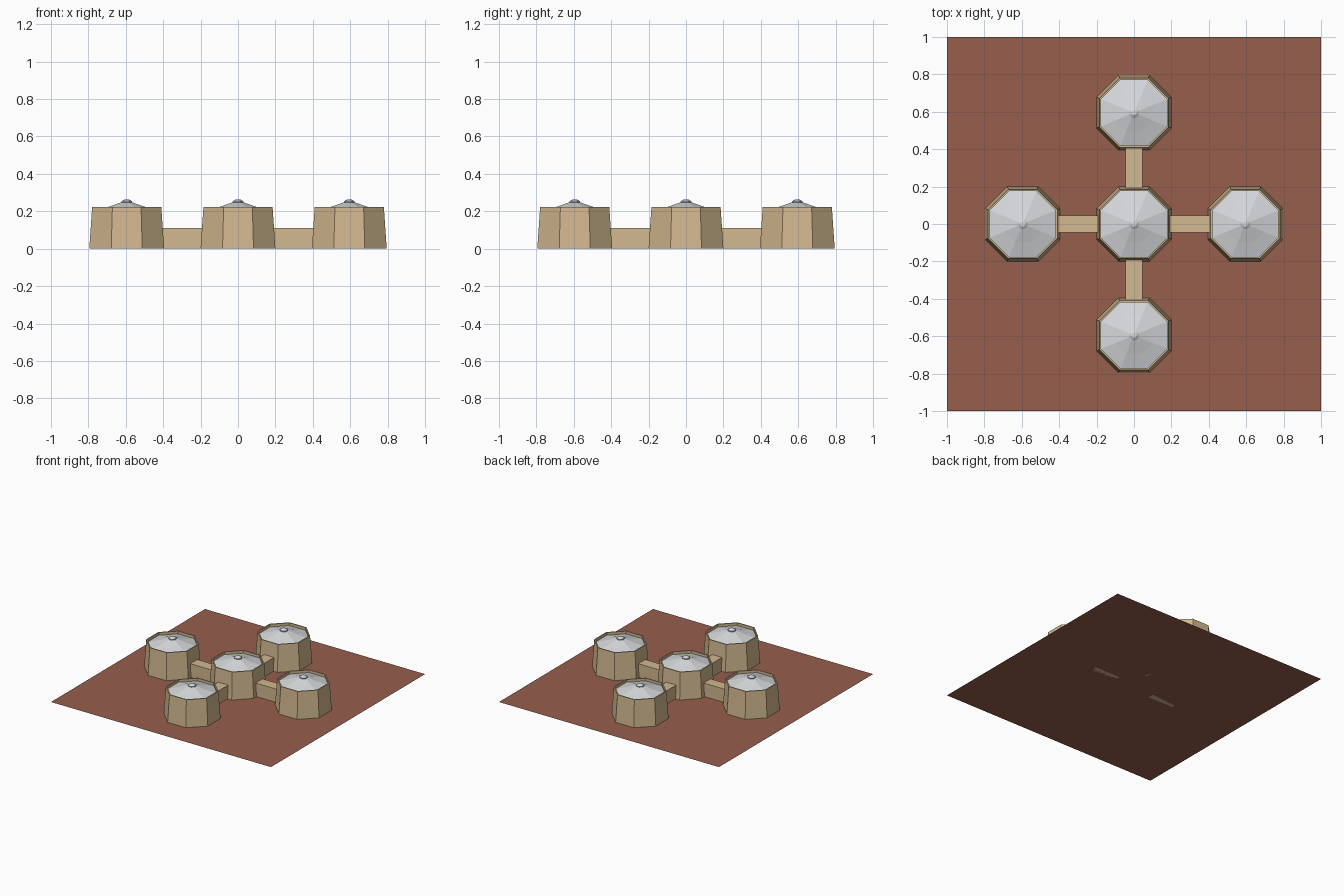
import bpy, bmesh, math

cube = bpy.data.objects.get("Cube")
if cube:
    bpy.data.objects.remove(cube, do_unlink=True)


def material(name, srgb):
    """Flat material from 8-bit sRGB values."""
    lin = [((c / 255 + 0.055) / 1.055) ** 2.4 for c in srgb]
    mat = bpy.data.materials.new(name)
    mat.use_nodes = True
    mat.diffuse_color = (*lin, 1)
    mat.node_tree.nodes["Principled BSDF"].inputs["Base Color"].default_value = (*lin, 1)
    return mat


SOIL = material("red soil", (150, 95, 77))
SAND = material("sand wall", (210, 184, 144))
ROOF = material("pale roof", (214, 216, 219))
METAL = material("grey cap", (158, 168, 176))


def add_object(name, bm, mat, location=(0, 0, 0)):
    bmesh.ops.recalc_face_normals(bm, faces=bm.faces)
    mesh = bpy.data.meshes.new(name)
    bm.to_mesh(mesh)
    bm.free()
    mesh.materials.append(mat)
    obj = bpy.data.objects.new(name, mesh)
    obj.location = location
    bpy.context.collection.objects.link(obj)
    return obj


def octagon_loft(name, profile, mat, location, close_top=False):
    """Stack octagons given as (distance to flat side, height)."""
    bm = bmesh.new()
    rings = []
    for apothem, z in profile:
        r = apothem / math.cos(math.pi / 8)
        angles = [math.pi / 8 + i * math.pi / 4 for i in range(8)]
        rings.append([bm.verts.new((r * math.cos(a), r * math.sin(a), z)) for a in angles])
    for low, high in zip(rings, rings[1:]):
        for i in range(8):
            j = (i + 1) % 8
            bm.faces.new((low[i], low[j], high[j], high[i]))
    if close_top:
        bm.faces.new(rings[-1])
    return add_object(name, bm, mat, location)


def box(name, size, mat, location):
    bm = bmesh.new()
    bmesh.ops.create_cube(bm, size=1)
    bmesh.ops.scale(bm, vec=size, verts=bm.verts)
    return add_object(name, bm, mat, location)


# Flat ground sheet
bm = bmesh.new()
bmesh.ops.create_grid(bm, x_segments=1, y_segments=1, size=1)
add_object("ground", bm, SOIL)

# Five tapered huts, each with a parapet, sunken roof and small cap
SPACING = 0.595
huts = {"centre": (0, 0), "left": (1, 0), "right": (-1, 0), "back": (0, 1), "front": (0, -1)}
for side, (dx, dy) in huts.items():
    spot = (dx * SPACING, dy * SPACING, 0)
    octagon_loft(side + "_hut_wall", [(0.2, 0), (0.185, 0.222), (0.176, 0.222), (0.176, 0.19)], SAND, spot)
    octagon_loft(side + "_hut_roof", [(0.176, 0.2), (0.1, 0.223), (0.02, 0.251)], ROOF, spot, True)
    octagon_loft(side + "_hut_cap", [(0.027, 0.246), (0.027, 0.254), (0.013, 0.263)], ROOF, spot, True)
    octagon_loft(side + "_cap_collar", [(0.029, 0.246), (0.029, 0.252)], METAL, spot)

    # Covered passage back to the centre hut
    if side != "centre":
        size = (0.23 if dx else 0.09, 0.23 if dy else 0.09, 0.11)
        box(side + "_passage", size, SAND, (dx * SPACING / 2, dy * SPACING / 2, 0.055))
